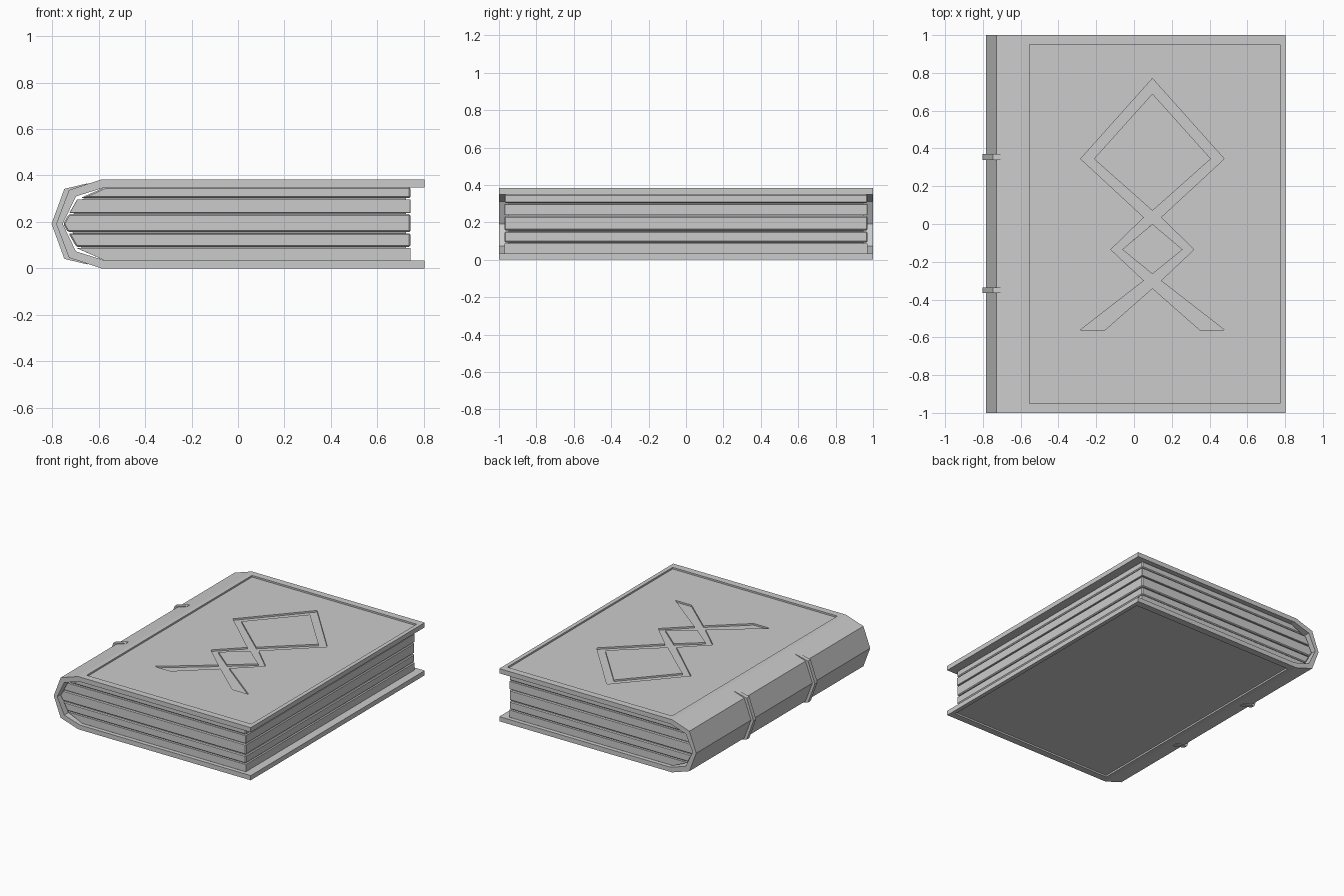
import bpy

cube = bpy.data.objects.get("Cube")
if cube:
    bpy.data.objects.remove(cube, do_unlink=True)

grey = bpy.data.materials.new("plain grey")
grey.use_nodes = True
colour = (0.6, 0.6, 0.6, 1)
grey.diffuse_color = colour
grey.node_tree.nodes["Principled BSDF"].inputs["Base Color"].default_value = colour

MID, TOP = 0.1915, 0.383


def prism(name, points, low, high, axis):
    """Extrude a 2D outline along y (outline in x, z) or z (outline in x, y)."""
    def place(p, d):
        return (p[0], d, p[1]) if axis == "y" else (p[0], p[1], d)
    n = len(points)
    verts = [place(p, d) for d in (low, high) for p in points]
    faces = [tuple(range(n)), tuple(range(2 * n - 1, n - 1, -1))]
    faces += [(i, i + n, (i + 1) % n + n, (i + 1) % n) for i in range(n)]
    mesh = bpy.data.meshes.new(name)
    mesh.from_pydata(verts, [], faces)
    mesh.materials.append(grey)
    obj = bpy.data.objects.new(name, mesh)
    bpy.context.collection.objects.link(obj)
    # Make the normals point outward
    bpy.context.view_layer.objects.active = obj
    obj.select_set(True)
    bpy.ops.object.mode_set(mode="EDIT")
    bpy.ops.mesh.select_all(action="SELECT")
    bpy.ops.mesh.normals_make_consistent(inside=False)
    bpy.ops.object.mode_set(mode="OBJECT")
    obj.select_set(False)
    return obj


def apply(obj, modifier):
    bpy.context.view_layer.objects.active = obj
    bpy.ops.object.modifier_apply(modifier=modifier.name)


def cut(target, tool):
    mod = target.modifiers.new("cut", "BOOLEAN")
    mod.operation, mod.solver, mod.object = "DIFFERENCE", "EXACT", tool
    apply(target, mod)
    bpy.data.objects.remove(tool, do_unlink=True)


def mirror_z(points):
    """Add the lower half of a spine profile whose last point is at mid height."""
    return points + [(x, 2 * MID - z) for x, z in reversed(points[:-1])]


def diamond(cx, half, bottom, middle, top):
    return [(cx, top), (cx + half, middle), (cx, bottom), (cx - half, middle)]


# Wrap-around cover with a faceted spine
outer = mirror_z([(0.8, TOP), (-0.59, TOP), (-0.73, 0.337), (-0.785, MID)])
inner = mirror_z([(0.8, 0.349), (-0.575, 0.349), (-0.7, 0.31), (-0.757, MID)])
cover = prism("cover", outer + inner[::-1], -1, 1, "y")

# Sunken panels on both boards
panel = [(-0.555, -0.95), (0.77, -0.95), (0.77, 0.95), (-0.555, 0.95)]
cut(cover, prism("panel_cutter", panel, TOP - 0.012, 0.5, "z"))
cut(cover, prism("panel_cutter", panel, -0.1, 0.012, "z"))

# Engraved emblem: two linked diamonds and splayed feet
CX = 0.095
side = [(0.045, 0.035), (0.22, -0.135), (0.045, -0.3), (0.38, -0.56), (0.25, -0.56)]
right = [(0.38, 0.345)] + side
emblem = [(CX, 0.77)] + [(CX + x, y) for x, y in right] + [(CX, -0.34)]
emblem += [(CX - x, y) for x, y in reversed(right)]
engraving = prism("emblem_cutter", emblem, TOP - 0.024, 0.45, "z")
cut(engraving, prism("hole", diamond(CX, 0.31, 0.07, 0.345, 0.69), 0.2, 0.6, "z"))
cut(engraving, prism("hole", diamond(CX, 0.16, -0.265, -0.135, 0), 0.2, 0.6, "z"))
cut(cover, engraving)


# Page bundles following the inside of the spine
def spine_x(z):
    d = abs(z - MID)
    if d < 0.105:
        return -0.755 + d / 0.105 * 0.06
    return -0.695 + (d - 0.105) / 0.053 * 0.12


def bundle(name, low, high, trim):
    zs = [low] + [z for z in (MID - 0.105, MID, MID + 0.105) if low < z < high] + [high]
    points = [(0.74 - trim, low), (0.74 - trim, high)]
    points += [(spine_x(z) + trim, z) for z in reversed(zs)]
    return prism(name, points, -0.97 + trim, 0.97 - trim, "y")


gaps = [0.09, 0.154, 0.236, 0.3]
edges = [0.034] + [g + s for g in gaps for s in (-0.003, 0.003)] + [0.349]
for i in range(5):
    pages = bundle(f"page_bundle_{i + 1}", edges[2 * i], edges[2 * i + 1], 0)
    mod = pages.modifiers.new("soft edge", "BEVEL")
    mod.width, mod.segments, mod.limit_method = 0.006, 1, "ANGLE"
    apply(pages, mod)
bundle("page_core", 0.04, 0.343, 0.02)

# Raised bands across the spine
band_out = mirror_z([(-0.65, 0.366), (-0.75, 0.342), (-0.805, MID)])
band_in = mirror_z([(-0.65, 0.355), (-0.725, 0.33), (-0.775, MID)])
for name, y in (("front_spine_band", -0.35), ("back_spine_band", 0.355)):
    prism(name, band_out + band_in[::-1], y - 0.015, y + 0.015, "y")

# Centre the whole book on x
for obj in bpy.context.collection.objects:
    if obj.type == "MESH":
        obj.location.x = 0.0025
